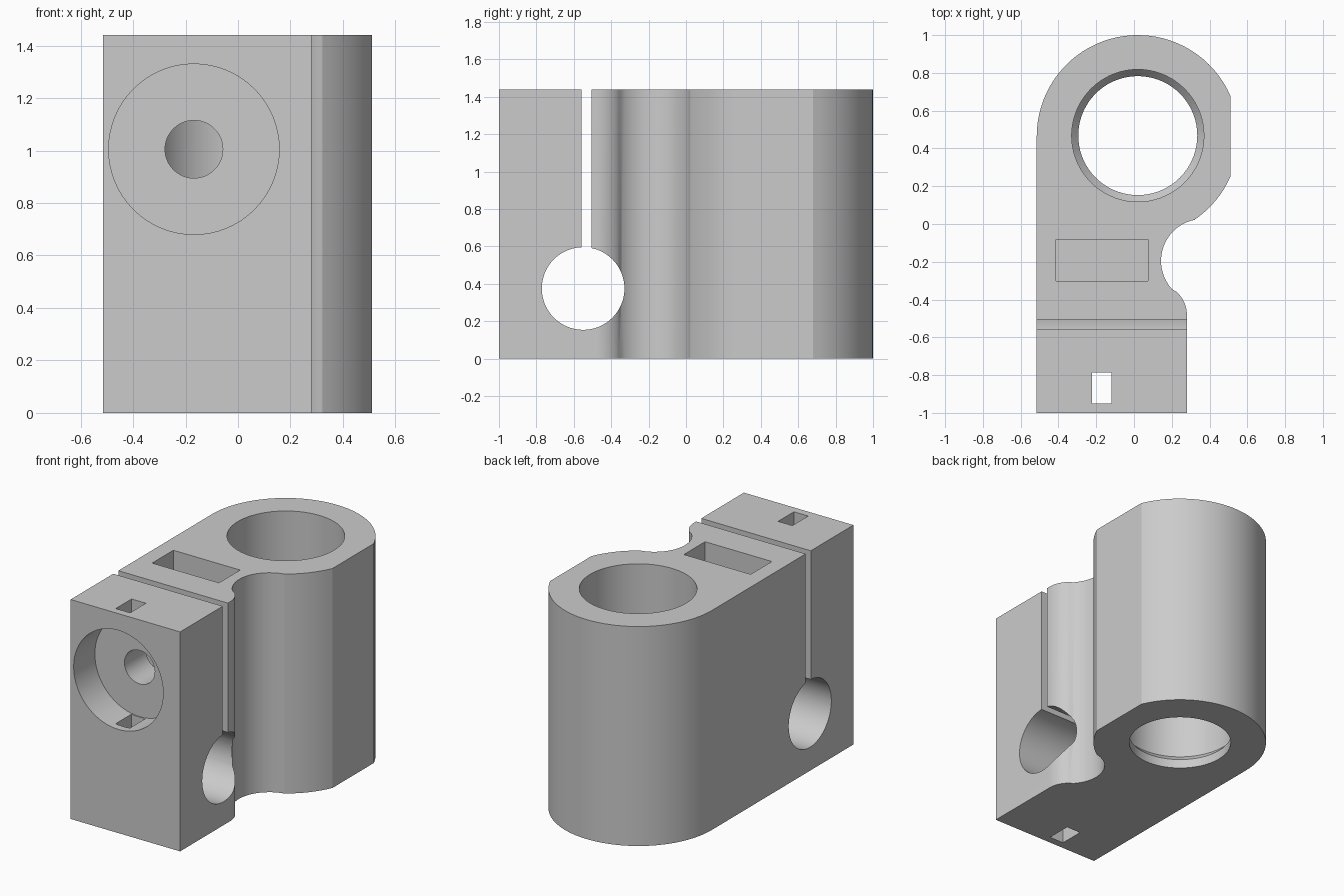
import bpy, bmesh, math
from mathutils import Matrix, Vector

if "Cube" in bpy.data.objects:
    bpy.data.objects.remove(bpy.data.objects["Cube"], do_unlink=True)

HEIGHT = 1.44
BORE = (0.02, 0.468)

grey = bpy.data.materials.new("plain grey")
grey.use_nodes = True
grey.diffuse_color = (0.6, 0.6, 0.6, 1)
grey.node_tree.nodes["Principled BSDF"].inputs["Base Color"].default_value = (0.6, 0.6, 0.6, 1)


def make_object(name, bm):
    bmesh.ops.recalc_face_normals(bm, faces=bm.faces)
    mesh = bpy.data.meshes.new(name)
    bm.to_mesh(mesh)
    bm.free()
    mesh.materials.append(grey)
    obj = bpy.data.objects.new(name, mesh)
    bpy.context.collection.objects.link(obj)
    return obj


def arc(center, radius, start, end, steps):
    angles = [math.radians(start + (end - start) * i / steps) for i in range(steps + 1)]
    return [(center[0] + radius * math.cos(a), center[1] + radius * math.sin(a)) for a in angles]


def box(name, low, high):
    bm = bmesh.new()
    low, high = Vector(low), Vector(high)
    bmesh.ops.create_cube(bm, size=1, matrix=Matrix.Translation((low + high) / 2)
                          @ Matrix.Diagonal((*(high - low), 1)))
    return make_object(name, bm)


def cylinder(name, start, end, radius):
    bm = bmesh.new()
    start, end = Vector(start), Vector(end)
    turn = (end - start).to_track_quat('Z', 'Y').to_matrix().to_4x4()
    bmesh.ops.create_cone(bm, cap_ends=True, segments=64, radius1=radius, radius2=radius,
                          depth=(end - start).length,
                          matrix=Matrix.Translation((start + end) / 2) @ turn)
    return make_object(name, bm)


def turned(name, profile, center, steps=72):
    # closed solid from stacked (radius, z) rings
    bm = bmesh.new()
    rings = [[bm.verts.new((x, y, z)) for x, y in arc(center, r, 0, 360, steps)[:-1]]
             for r, z in profile]
    for a, b in zip(rings, rings[1:]):
        for i in range(steps):
            j = (i + 1) % steps
            bm.faces.new((a[i], a[j], b[j], b[i]))
    bm.faces.new(rings[0])
    bm.faces.new(rings[-1])
    return make_object(name, bm)


# Body outline: square clamp end, waist notch, round bore end with a flat side
outline = [(-0.515, -1), (0.28, -1)]
outline += arc((0.12, -0.48), 0.16, 0, 49, 8)
outline += arc((0.365, -0.195), 0.222, 229, 101, 20)[1:]
outline += arc((0.02, 0.465), 0.535, -56, -23.6, 8)
outline += arc((0.02, 0.465), 0.535, 23.6, 180, 36)
bm = bmesh.new()
base = bm.faces.new([bm.verts.new((x, y, 0)) for x, y in outline])
result = bmesh.ops.extrude_face_region(bm, geom=[base])
top = [v for v in result["geom"] if isinstance(v, bmesh.types.BMVert)]
bmesh.ops.translate(bm, verts=top, vec=(0, 0, HEIGHT))
body = make_object("clamp_body", bm)

# Cutters: bore with retaining lip, flexing hinge, slot, bolt and nut openings
cutters = [
    turned("bore_cutter", [(0.315, -0.1), (0.315, 0.06), (0.35, 0.1), (0.35, HEIGHT + 0.1)], BORE),
    cylinder("hinge_cutter", (-1, -0.55, 0.375), (1, -0.55, 0.375), 0.221),
    box("slot_cutter", (-1, -0.558, 0.4), (1, -0.505, HEIGHT + 0.1)),
    box("nut_pocket_cutter", (-0.412, -0.302, 0.765), (0.073, -0.082, HEIGHT + 0.1)),
    cylinder("bolt_cutter", (-0.168, -0.9, 1.005), (-0.168, 0.4, 1.005), 0.11),
    cylinder("bolt_head_cutter", (-0.168, -1.1, 1.005), (-0.168, -0.78, 1.005), 0.325),
    box("square_channel_cutter", (-0.222, -0.95, -0.1), (-0.118, -0.786, HEIGHT + 0.1)),
]
bpy.context.view_layer.objects.active = body
for cutter in cutters:
    cutter.hide_render = True
    cut = body.modifiers.new(cutter.name, 'BOOLEAN')
    cut.operation = 'DIFFERENCE'
    cut.solver = 'EXACT'
    cut.object = cutter
    bpy.ops.object.modifier_apply(modifier=cut.name)
    bpy.data.objects.remove(cutter, do_unlink=True)

# Smooth curved walls, crisp edges
bpy.ops.object.select_all(action='DESELECT')
body.select_set(True)
bpy.ops.object.shade_smooth_by_angle(angle=math.radians(20))
